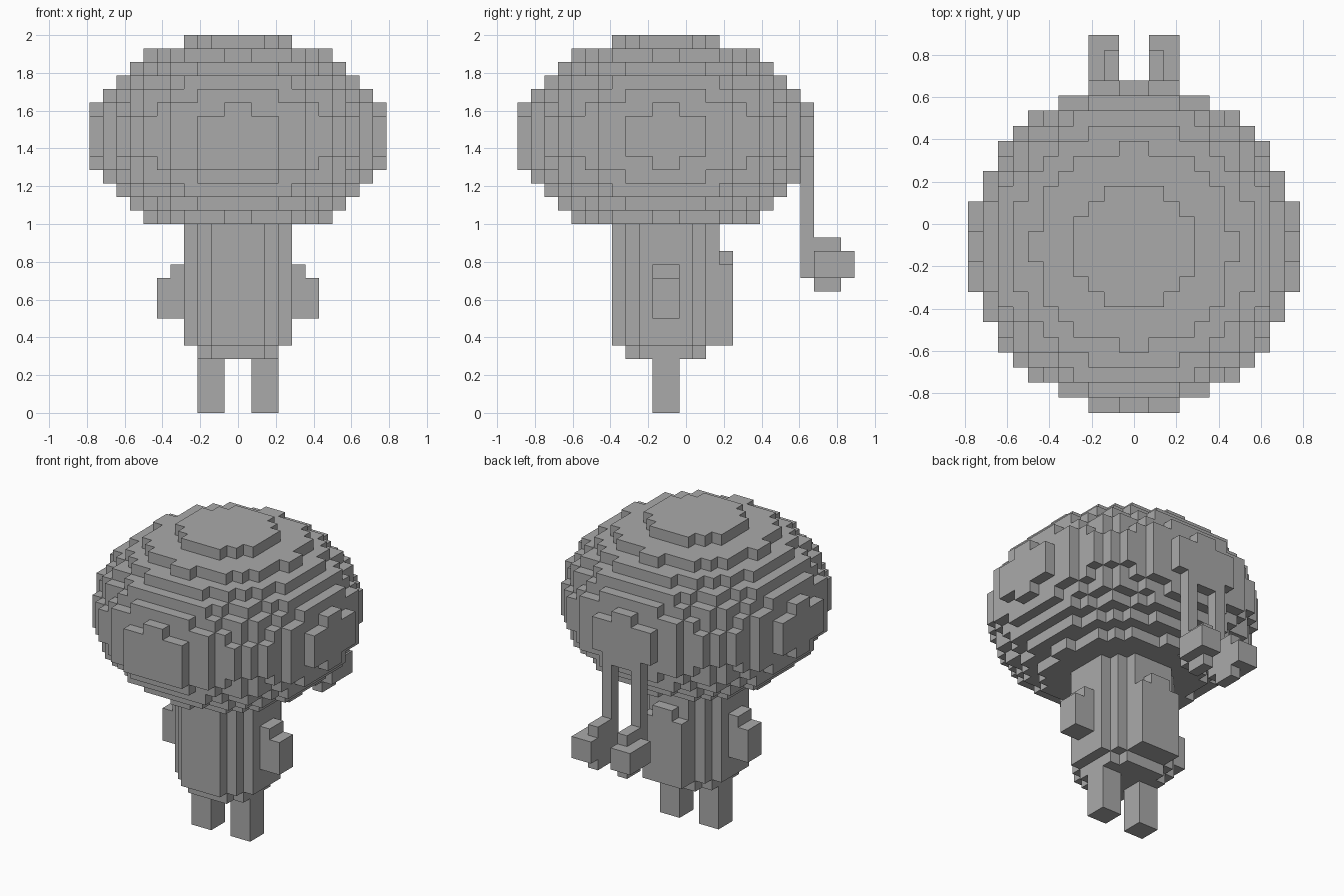
import bpy, bmesh, math
from mathutils import Vector

U = 1 / 14          # edge of one block
CY = -1.5           # centre line of head and body, in blocks

cube = bpy.data.objects.get("Cube")
if cube:
    bpy.data.objects.remove(cube, do_unlink=True)

grey = bpy.data.materials.new("plain_grey")
grey.use_nodes = True
grey.diffuse_color = (0.4, 0.4, 0.4, 1)
grey.node_tree.nodes["Principled BSDF"].inputs["Base Color"].default_value = (0.4, 0.4, 0.4, 1)


def block(x, y, z):
    """Cells filling a box, in whole blocks, y relative to the centre line."""
    return {(i, j, k) for i in range(*x) for j in range(*y) for k in range(*z)}


def disc(r2, k):
    """Cells of one round layer whose centres lie within the squared radius."""
    n = math.ceil(math.sqrt(r2)) + 1
    return {(i, j, k) for i in range(-n, n) for j in range(-n, n)
            if (i + 0.5) ** 2 + (j + 0.5) ** 2 <= r2}


def mirrored(cells):
    return {(-1 - i, j, k) for i, j, k in cells}


def build(name, cells):
    """Make the outer skin of a set of cells, with flat areas merged."""
    bm = bmesh.new()
    for cell in cells:
        centre = Vector(cell) + Vector((0.5, 0.5 + CY, 0.5))
        for axis in range(3):
            for sign in (-1, 1):
                step = [0, 0, 0]
                step[axis] = sign
                if tuple(a + b for a, b in zip(cell, step)) in cells:
                    continue
                n = Vector(step)
                a = Vector([float(q == (axis + 1) % 3) for q in range(3)])
                b = n.cross(a)
                corners = [centre + (n + s * a + t * b) / 2
                           for s, t in ((-1, -1), (1, -1), (1, 1), (-1, 1))]
                bm.faces.new([bm.verts.new(c * U) for c in corners])
    bmesh.ops.remove_doubles(bm, verts=bm.verts, dist=U / 100)
    bmesh.ops.dissolve_limit(bm, angle_limit=0.01, verts=bm.verts, edges=bm.edges)
    mesh = bpy.data.meshes.new(name)
    bm.to_mesh(mesh)
    bm.free()
    mesh.materials.append(grey)
    bpy.context.collection.objects.link(bpy.data.objects.new(name, mesh))


def build_pair(name, cells):
    build("left_" + name, cells)
    build("right_" + name, mirrored(cells))


# Flattened round head, with a square muzzle plate at the front
head = set()
for d in range(-6, 8):
    head |= disc(120 - 2.125 * d * d, 20 + d)
head |= block((-3, 3), (-11, -10), (18, 22))
build("head", head)

# Round torso with a narrower base
torso = disc(9, 4)
for k in range(5, 14):
    torso |= disc(16, k)
build("torso", torso)

# Raised panel on the back
build("back_panel", block((-2, 2), (4, 5), (5, 11)) | block((-1, 1), (4, 5), (11, 12)))

# Legs and stubby arms
build_pair("leg", block((1, 3), (-1, 1), (0, 4)))
build_pair("arm", block((4, 6), (-1, 1), (7, 10)) | block((4, 5), (-1, 1), (10, 11)))

# Hanging strands at the back, each ending in a chunky tip
build_pair("strand", block((1, 2), (10, 11), (10, 19)))
build_pair("strand_tip", block((1, 3), (11, 14), (10, 12)) | block((1, 2), (11, 13), (9, 13)))
